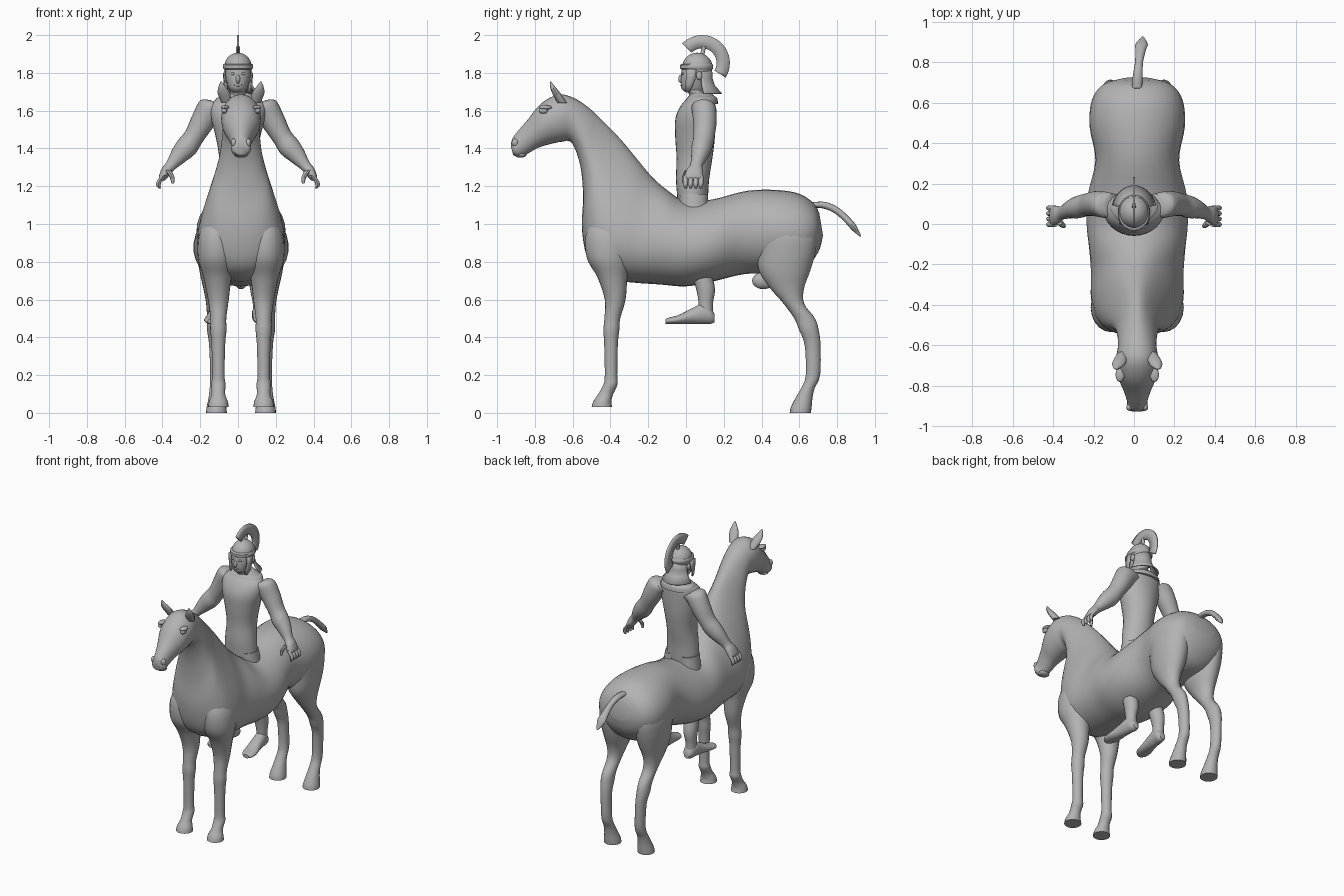
import bpy, bmesh, math
from mathutils import Vector as V

grey = bpy.data.materials.new("plain grey")
grey.diffuse_color = (0.45, 0.45, 0.45, 1)
HX = 0.016                      # the horse stands slightly off the rider's centre line
X, Y, Z = V((1, 0, 0)), V((0, 1, 0)), V((0, 0, 1))


def finish(ob, angle=45):
    ob.data.materials.append(grey)
    bpy.ops.object.select_all(action='DESELECT')
    ob.select_set(True)
    bpy.context.view_layer.objects.active = ob
    bpy.ops.object.shade_smooth_by_angle(angle=math.radians(angle))
    return ob


def skin(name, rows, closed=True, thick=0):
    """Join rows of points into a surface; closed rows get end caps."""
    bm = bmesh.new()
    vs = [[bm.verts.new(p) for p in r] for r in rows]
    n = len(vs[0])
    for a, b in zip(vs, vs[1:]):
        for i in range(n if closed else n - 1):
            j = (i + 1) % n
            bm.faces.new((a[i], a[j], b[j], b[i]))
    if closed:
        bm.faces.new(vs[0])
        bm.faces.new(vs[-1])
    bmesh.ops.recalc_face_normals(bm, faces=bm.faces)
    me = bpy.data.meshes.new(name)
    bm.to_mesh(me)
    bm.free()
    ob = bpy.data.objects.new(name, me)
    bpy.context.collection.objects.link(ob)
    if thick:
        m = ob.modifiers.new("thickness", 'SOLIDIFY')
        m.thickness, m.offset = thick, 0
    return finish(ob)


def spline(rows, steps=4):
    """Catmull-Rom interpolation of number rows."""
    out = []
    for i in range(len(rows) - 1):
        p0, p1 = rows[max(i - 1, 0)], rows[i]
        p2, p3 = rows[i + 1], rows[min(i + 2, len(rows) - 1)]
        for s in range(steps):
            t = s / steps
            out.append([0.5 * (2 * b + (c - a) * t + (2 * a - 5 * b + 4 * c - d) * t * t
                               + (3 * b - a - 3 * c + d) * t ** 3)
                        for a, b, c, d in zip(p0, p1, p2, p3)])
    return out + [list(rows[-1])]


def tube(name, rows, u=X, v=Y, ox=0, side=1, seg=20, steps=4):
    """Rows are x, y, z, half size along u, half size along v."""
    rings = []
    for x, y, z, a, b in spline(rows, steps):
        ring = []
        for i in range(seg):
            t = 2 * math.pi * i / seg
            p = V((x, y, z)) + u * (a * math.cos(t)) + v * (b * math.sin(t))
            ring.append((ox + side * p.x, p.y, p.z))
        rings.append(ring)
    return skin(name, rings)


def ball(name, loc, size):
    bpy.ops.mesh.primitive_uv_sphere_add(segments=24, ring_count=14, radius=1, location=loc)
    ob = bpy.context.object
    ob.name, ob.scale = name, size
    return finish(ob)


# Horse trunk, neck and head: top y, z, bottom y, z, half width, lower fullness
trunk = [(.705, 1.06, .725, .94, .08, 0), (.675, 1.11, .70, .85, .17, 0),
         (.60, 1.16, .62, .76, .225, 0), (.48, 1.18, .48, .74, .235, 0),
         (.32, 1.175, .31, .735, .207, 0), (.14, 1.13, .14, .695, .245, .1),
         (0, 1.12, 0, .67, .25, .1), (-.10, 1.18, -.14, .68, .235, .15),
         (-.18, 1.25, -.28, .69, .22, .3), (-.26, 1.345, -.41, .71, .215, .4),
         (-.33, 1.43, -.51, .79, .19, .45), (-.39, 1.495, -.55, .96, .15, .4),
         (-.45, 1.555, -.545, 1.15, .115, .25), (-.52, 1.62, -.56, 1.31, .1, .1),
         (-.60, 1.67, -.605, 1.43, .095, 0), (-.68, 1.685, -.66, 1.435, .105, 0),
         (-.77, 1.635, -.73, 1.42, .098, 0), (-.84, 1.55, -.79, 1.40, .07, 0),
         (-.90, 1.48, -.85, 1.365, .05, 0), (-.922, 1.445, -.885, 1.352, .052, 0),
         (-.927, 1.41, -.915, 1.365, .035, 0)]
rings = []
for ty, tz, by, bz, w, k in spline(trunk):
    ring = []
    for i in range(32):
        c, s = math.cos(math.pi * i / 16), math.sin(math.pi * i / 16)
        ring.append((HX + w * s * (1 - k * c), (ty + by) / 2 + (ty - by) / 2 * c,
                     (tz + bz) / 2 + (tz - bz) / 2 * c))
    rings.append(ring)
skin("horse_body", rings)

front_leg = [(.12, -.40, 1.06, .05, .08), (.13, -.41, .95, .092, .12), (.128, -.41, .82, .10, .115),
             (.125, -.39, .72, .075, .08), (.12, -.375, .6, .055, .055), (.12, -.39, .5, .042, .042),
             (.12, -.395, .44, .043, .042), (.12, -.397, .36, .036, .036),
             (.12, -.397, .2, .033, .033), (.12, -.4, .15, .038, .037),
             (.12, -.425, .1, .036, .04), (.12, -.443, .06, .05, .048), (.12, -.445, .03, .055, .055)]
hind_leg = [(.12, .52, 1.06, .07, .12), (.135, .53, .95, .098, .16), (.135, .53, .85, .098, .155),
            (.135, .522, .75, .085, .135), (.14, .535, .66, .06, .09), (.14, .57, .58, .045, .055),
            (.14, .628, .5, .04, .055), (.14, .65, .44, .04, .052), (.135, .67, .36, .034, .042),
            (.13, .672, .2, .033, .038), (.13, .645, .13, .036, .036),
            (.13, .625, .08, .042, .045), (.13, .61, .03, .052, .055), (.13, .605, 0, .055, .056)]
ear = [(.075, -.655, 1.64, .028, .025), (.09, -.685, 1.69, .033, .022),
       (.1, -.705, 1.725, .02, .014), (.105, -.718, 1.755, .002, .002)]
for s, tag in ((-1, "left"), (1, "right")):
    tube("front_leg_" + tag, front_leg, ox=HX, side=s)
    tube("hind_leg_" + tag, hind_leg, ox=HX, side=s)
    tube("horse_ear_" + tag, ear, ox=HX, side=s, seg=12)
    ball("horse_eye_" + tag, (HX + s * .088, -.755, 1.6), (.015, .024, .016))
    ball("horse_brow_" + tag, (HX + s * .085, -.745, 1.617), (.022, .035, .012))
    ball("nostril_" + tag, (HX + s * .038, -.905, 1.43), (.016, .018, .022))
ball("horse_lip", (HX, -.875, 1.367), (.038, .03, .016))
ball("sheath", (HX, .41, .70), (.035, .06, .045))

# Short tail with a broad pointed end
tube("tail", [(.015, .66, 1.10, .025, .02), (.018, .73, 1.10, .024, .02), (.025, .8, 1.07, .02, .018),
              (.033, .86, 1.015, .026, .018), (.038, .89, .98, .03, .017), (.043, .925, .935, .004, .004)],
     u=X, v=V((0, .6, .8)), seg=12)

# Rider's trunk and collar
tube("rider_torso", [(0, .035, 1.06, .105, .075), (0, .035, 1.15, .112, .082), (0, .035, 1.24, .107, .088),
                     (0, .045, 1.35, .1, .095), (0, .048, 1.46, .118, .105), (0, .05, 1.56, .142, .106),
                     (0, .065, 1.63, .145, .09), (0, .08, 1.67, .10, .07), (0, .08, 1.695, .055, .055)], seg=28)
tube("collar", [(0, .085, 1.635, .125, .085), (0, .085, 1.665, .115, .08), (0, .083, 1.68, .075, .065)], seg=28)

leg = [(.055, .04, 1.16, .06, .075), (.08, .05, .95, .065, .07), (.1, .075, .77, .05, .055),
       (.108, .103, .66, .045, .05), (.113, .105, .58, .035, .038), (.113, .105, .52, .035, .038)]
foot = [(.11, .152, .5, .02, .02), (.11, .13, .515, .036, .044), (.115, .09, .525, .04, .054),
        (.12, .03, .512, .042, .041), (.13, -.04, .494, .048, .024), (.135, -.085, .488, .042, .018),
        (.138, -.108, .485, .022, .013)]
arm = [(.10, .09, 1.62, .055, .06), (.145, .095, 1.61, .07, .065), (.19, .1, 1.54, .064, .062),
       (.235, .095, 1.46, .054, .056), (.27, .085, 1.41, .058, .056), (.31, .075, 1.365, .048, .047),
       (.355, .055, 1.31, .03, .034), (.38, .045, 1.28, .028, .045), (.402, .04, 1.245, .02, .05),
       (.408, .04, 1.235, .01, .045)]
for s, tag in ((-1, "left"), (1, "right")):
    tube("rider_leg_" + tag, leg, side=s)
    tube("rider_foot_" + tag, foot, u=X, v=Z, side=s)
    tube("rider_arm_" + tag, arm, u=V((.77, 0, .64)), side=s)
    for i in range(4):
        y = -.002 + .027 * i
        tube(f"finger_{tag}_{i}", [(.39, y, 1.26, .014, .013), (.415, y, 1.23, .013, .013),
                                   (.422, y, 1.205, .012, .012), (.414, y, 1.188, .006, .006)],
             side=s, seg=8, steps=2)
    tube("thumb_" + tag, [(.37, .01, 1.285, .016, .016), (.35, -.008, 1.25, .013, .013),
                          (.345, -.012, 1.215, .007, .007)], side=s, seg=8, steps=2)
    # Cheek guard and ear of the helmet
    skin("cheek_guard_" + tag,
         [[(s * .07, .055, 1.82), (s * .07, .0, 1.82)], [(s * .074, .05, 1.77), (s * .07, .002, 1.78)],
          [(s * .072, .035, 1.73), (s * .062, -.005, 1.74)], [(s * .06, .015, 1.695), (s * .055, -.005, 1.7)]],
         closed=False, thick=.008)
    ball("rider_ear_" + tag, (s * .07, .07, 1.785), (.01, .016, .022))
    ball("rider_eye_" + tag, (s * .027, -.017, 1.795), (.012, .008, .007))

# Rider's head and face
tube("rider_head", [(0, .075, 1.64, .06, .06), (0, .07, 1.69, .05, .055), (0, .045, 1.703, .04, .055),
                    (0, .04, 1.725, .052, .066), (0, .045, 1.78, .066, .072), (0, .055, 1.84, .066, .075)], seg=24)
ball("nose", (0, -.027, 1.768), (.012, .014, .022))
ball("mouth", (0, -.022, 1.735), (.022, .008, .007))

# Helmet: dome, brow band, neck guard, crest and its holder
ball("helmet_dome", (0, .06, 1.83), (.073, .08, .077))
tube("brow_band", [(0, .058, 1.818, .074, .08), (0, .056, 1.824, .079, .088),
                   (0, .056, 1.842, .079, .088), (0, .058, 1.848, .074, .08)], seg=32, steps=1)
guard = []
for r, z in ((.074, 1.83), (.077, 1.77), (.09, 1.73), (.128, 1.69)):
    guard.append([(r * .85 * math.cos(math.radians(a)), .06 + r * math.sin(math.radians(a)), z)
                  for a in range(15, 166, 10)])
skin("neck_guard", guard, closed=False, thick=.008)
crest = []
for r in (.077, .112, .147):
    crest.append([(0, .085 + r * math.cos(math.radians(a)), 1.853 + r * math.sin(math.radians(a)))
                  for a in range(-32, 141, 6)])
skin("helmet_crest", crest, closed=False, thick=.012)
tube("crest_holder", [(0, .085, 1.89, .01, .012), (0, .095, 1.94, .01, .012)], seg=10, steps=1)
